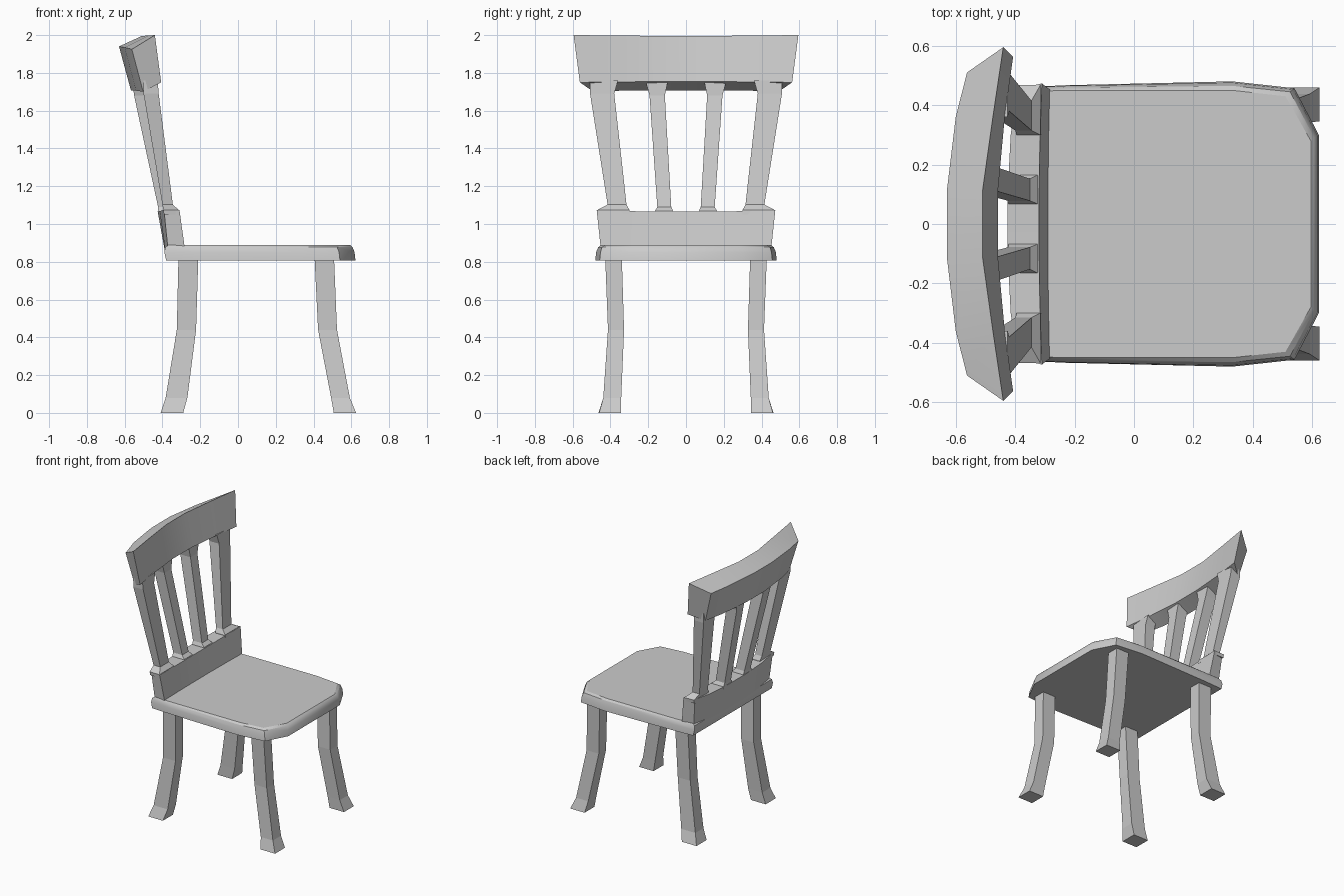
import bpy, bmesh, math


def loft(name, rings, smooth=False):
    """Skin a list of equal-length point rings and cap both ends."""
    bm = bmesh.new()
    vs = [[bm.verts.new(p) for p in r] for r in rings]
    n = len(rings[0])
    for a, b in zip(vs, vs[1:]):
        for i in range(n):
            j = (i + 1) % n
            bm.faces.new((a[i], a[j], b[j], b[i]))
    bm.faces.new(vs[0])
    bm.faces.new(vs[-1])
    bmesh.ops.recalc_face_normals(bm, faces=bm.faces[:])
    me = bpy.data.meshes.new(name)
    bm.to_mesh(me)
    bm.free()
    ob = bpy.data.objects.new(name, me)
    bpy.context.collection.objects.link(ob)
    if smooth:
        bpy.context.view_layer.objects.active = ob
        ob.select_set(True)
        bpy.ops.object.shade_smooth_by_angle(angle=math.radians(30))
        ob.select_set(False)
    return ob


def bar(name, sections, side):
    """Upright bar from (z, x0, x1, y0, y1) sections, on side +1 or -1."""
    return loft(name, [[(x0, side * y0, z), (x1, side * y0, z),
                        (x1, side * y1, z), (x0, side * y1, z)]
                       for z, x0, x1, y0, y1 in sections])


def curved_rail(name, stations):
    """Rail across y from half-width stations (middle to end), mirrored."""
    left = [[(x, -y, z) for x, y, z in s] for s in reversed(stations)]
    return loft(name, left + stations, smooth=True)


# Seat: half outline mirrored, rounded over towards the top
def seat_ring(half, z):
    return [(x, y, z) for x, y in half] + [(x, -y, z) for x, y in reversed(half)]


loft("seat", [
    seat_ring([(-.38, .46), (-.23, .467), (.33, .48), (.54, .457), (.622, .30)], .807),
    seat_ring([(-.39, .458), (-.23, .465), (.33, .476), (.535, .453), (.617, .298)], .85),
    seat_ring([(-.385, .452), (-.23, .459), (.33, .465), (.525, .445), (.607, .29)], .877),
    seat_ring([(-.37, .445), (-.23, .45), (.33, .45), (.51, .43), (.595, .28)], .888),
], smooth=True)

# Lower back rail
curved_rail("lower_back_rail", [
    [(-.285, .11, .86), (-.32, .11, 1.065), (-.425, .11, 1.065), (-.388, .11, .86)],
    [(-.283, .30, .86), (-.316, .30, 1.068), (-.415, .30, 1.068), (-.385, .30, .86)],
    [(-.28, .45, .86), (-.31, .473, 1.075), (-.392, .455, 1.075), (-.37, .44, .86)],
])

# Top back rail
curved_rail("top_back_rail", [
    [(-.51, .11, 1.995), (-.458, .11, 1.755), (-.567, .11, 1.708), (-.63, .11, 1.94)],
    [(-.475, .36, 1.998), (-.435, .36, 1.752), (-.54, .34, 1.706), (-.60, .36, 1.935)],
    [(-.44, .595, 2.0), (-.407, .562, 1.75), (-.502, .49, 1.70), (-.562, .51, 1.925)],
])

# Back posts, slats and legs on both sides
for side, tag in ((1, "left"), (-1, "right")):
    bar(f"back_post_{tag}", [
        (1.05, -.392, -.312, .30, .465), (1.075, -.395, -.315, .30, .468),
        (1.103, -.40, -.345, .315, .415), (1.69, -.50, -.42, .38, .508),
        (1.76, -.50, -.425, .36, .51)], side)
    bar(f"back_slat_{tag}", [
        (1.05, -.422, -.322, .068, .165), (1.068, -.422, -.325, .068, .165),
        (1.09, -.423, -.35, .078, .152), (1.68, -.55, -.467, .112, .193),
        (1.76, -.56, -.47, .095, .215)], side)
    bar(f"rear_leg_{tag}", [
        (0, -.41, -.29, .345, .463), (.08, -.383, -.268, .343, .438),
        (.44, -.324, -.222, .328, .413), (.83, -.315, -.21, .34, .428)], side)
    bar(f"front_leg_{tag}", [
        (0, .507, .625, .345, .46), (.08, .493, .592, .343, .438),
        (.44, .424, .524, .328, .413), (.83, .405, .508, .34, .428)], side)
